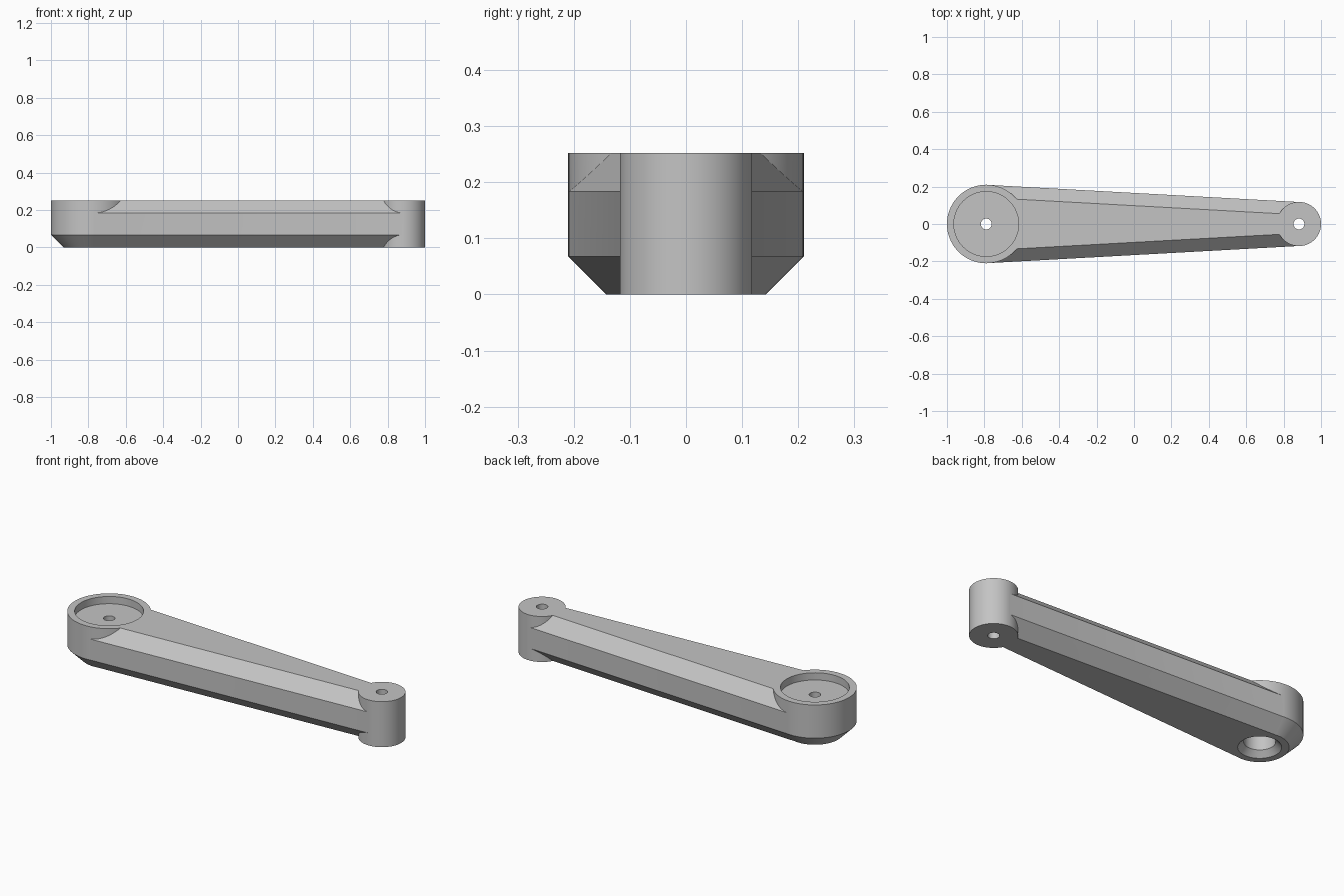
import bpy, bmesh, math

if "Cube" in bpy.data.objects:
    bpy.data.objects.remove(bpy.data.objects["Cube"], do_unlink=True)

HEIGHT, CHAMFER = 0.252, 0.068
BIG_X, BIG_R = -0.79, 0.21
SMALL_X, SMALL_R = 0.882, 0.118
HOLE_R = 0.029

grey = bpy.data.materials.new("plain grey")
grey.use_nodes = True
colour = (0.55, 0.55, 0.55, 1)
grey.diffuse_color = colour
grey.node_tree.nodes["Principled BSDF"].inputs["Base Color"].default_value = colour


def add_object(name, bm):
    bmesh.ops.recalc_face_normals(bm, faces=bm.faces)
    mesh = bpy.data.meshes.new(name)
    bm.to_mesh(mesh)
    bm.free()
    mesh.materials.append(grey)
    obj = bpy.data.objects.new(name, mesh)
    bpy.context.collection.objects.link(obj)
    return obj


def loft(name, rings):
    """Closed solid through a list of matching vertex rings."""
    bm = bmesh.new()
    loops = [[bm.verts.new(p) for p in ring] for ring in rings]
    n = len(loops[0])
    for a, b in zip(loops, loops[1:]):
        for i in range(n):
            j = (i + 1) % n
            bm.faces.new((a[i], a[j], b[j], b[i]))
    bm.faces.new(loops[0])
    bm.faces.new(loops[-1])
    return add_object(name, bm)


def turned(name, x, profile, sides=96):
    """Solid of revolution about a vertical axis from (radius, z) pairs."""
    turns = [math.tau * i / sides for i in range(sides)]
    return loft(name, [[(x + r * math.cos(t), r * math.sin(t), z) for t in turns]
                       for r, z in profile])


def beam_section(x, w):
    """Rectangle with all four corners chamfered."""
    c, h = CHAMFER, HEIGHT
    half = [(w - c, 0), (w, c), (w, h - c), (w - c, h)]
    return [(x, y, z) for y, z in half] + [(x, -y, z) for y, z in reversed(half)]


def combine(target, other, operation):
    mod = target.modifiers.new(operation.lower(), "BOOLEAN")
    mod.operation, mod.solver, mod.object = operation, "EXACT", other
    bpy.ops.object.modifier_apply(modifier=mod.name)
    bpy.data.objects.remove(other, do_unlink=True)


# Tapered beam with its ends buried in the two bosses
arm = loft("lever_arm", [beam_section(BIG_X + 0.02, BIG_R - 0.0015),
                         beam_section(SMALL_X, SMALL_R - 0.0005)])
bpy.context.view_layer.objects.active = arm
arm.select_set(True)

# Bosses: the large one is chamfered underneath
combine(arm, turned("large_boss", BIG_X, [
    (BIG_R - CHAMFER, 0), (BIG_R, CHAMFER), (BIG_R, HEIGHT)]), "UNION")
combine(arm, turned("small_boss", SMALL_X, [
    (SMALL_R, 0), (SMALL_R, HEIGHT)]), "UNION")

# Large bore: countersunk socket below, through hole, shallow pocket on top
combine(arm, turned("large_bore", BIG_X, [
    (0.106, -0.02), (0.106, 0), (0.077, 0.03), (0.077, 0.16), (HOLE_R, 0.16),
    (HOLE_R, 0.212), (0.173, 0.212), (0.173, HEIGHT + 0.02)]), "DIFFERENCE")
combine(arm, turned("small_bore", SMALL_X, [
    (HOLE_R, -0.02), (HOLE_R, HEIGHT + 0.02)]), "DIFFERENCE")

bpy.ops.object.shade_smooth_by_angle(angle=math.radians(25))
